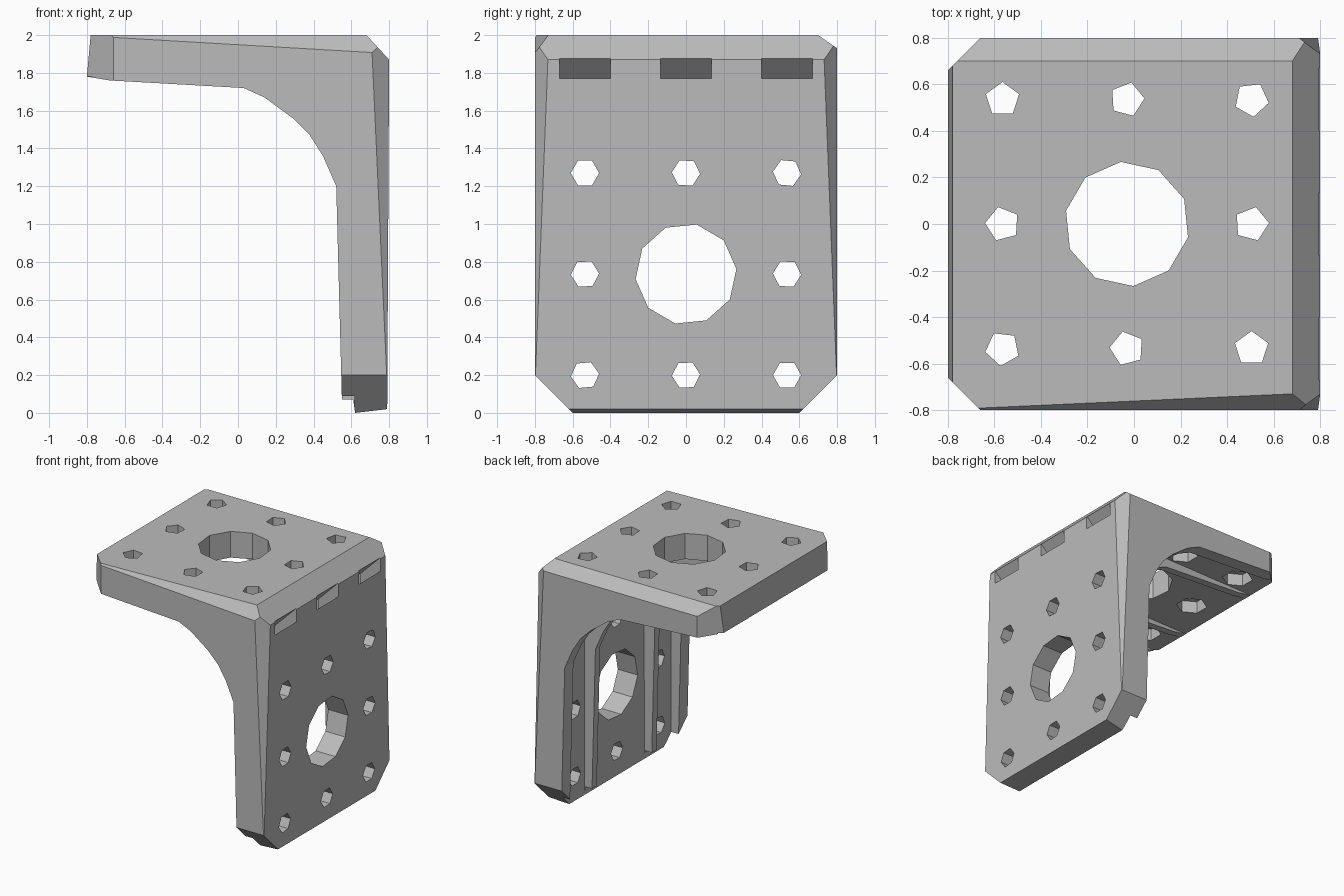
import bpy
import bmesh
from math import pi
from mathutils import Vector, Matrix

old = bpy.data.objects.get("Cube")
if old:
    bpy.data.objects.remove(old, do_unlink=True)

GREY = (0.5, 0.5, 0.5, 1)
grey = bpy.data.materials.new("matte grey")
grey.use_nodes = True
grey.diffuse_color = GREY
grey.node_tree.nodes["Principled BSDF"].inputs["Base Color"].default_value = GREY


def add_object(name, bm):
    bmesh.ops.recalc_face_normals(bm, faces=bm.faces)
    mesh = bpy.data.meshes.new(name)
    bm.to_mesh(mesh)
    bm.free()
    mesh.materials.append(grey)
    obj = bpy.data.objects.new(name, mesh)
    bpy.context.scene.collection.objects.link(obj)
    return obj


def extruded(profile, y0, y1):
    """Prism with an (x, z) profile, running along y."""
    bm = bmesh.new()
    face = bm.faces.new([bm.verts.new((x, y0, z)) for x, z in profile])
    geom = bmesh.ops.extrude_face_region(bm, geom=[face])["geom"]
    bmesh.ops.translate(bm, vec=(0, y1 - y0, 0),
                        verts=[v for v in geom if isinstance(v, bmesh.types.BMVert)])
    return bm


def trim(bm, a, b, c, inside=Vector((0.4, 0, 1.7))):
    """Slice off everything beyond the plane through three points."""
    a, b, c = Vector(a), Vector(b), Vector(c)
    normal = (b - a).cross(c - a).normalized()
    if normal.dot(inside - a) > 0:
        normal.negate()
    cut = bmesh.ops.bisect_plane(bm, geom=bm.verts[:] + bm.edges[:] + bm.faces[:],
                                 plane_co=a, plane_no=normal, clear_outer=True)
    edges = [e for e in cut["geom_cut"] if isinstance(e, bmesh.types.BMEdge)]
    bmesh.ops.edgenet_fill(bm, edges=edges)
    bmesh.ops.recalc_face_normals(bm, faces=bm.faces)


# Bracket body: two legs joined by a curved gusset
outline = [(-0.8, 1.78), (-0.68, 1.76), (0.03, 1.72), (0.14, 1.67), (0.29, 1.56),
           (0.38, 1.47), (0.45, 1.36), (0.52, 1.2), (0.55, 0.07), (0.61, 0.07),
           (0.62, 0), (0.79, 0.02), (0.8, 1.87), (0.68, 2), (-0.78, 2)]
body = extruded(outline, -0.8, 0.8)

# Chamfered corners and edges
for s in (-1, 1):
    trim(body, (-0.8, s * 0.66, 2), (-0.66, s * 0.8, 2), (-0.66, s * 0.8, 1))
    trim(body, (0.8, s * 0.6, 0), (0.8, s * 0.8, 0.2), (0, s * 0.8, 0.2))
    trim(body, (0.8, s * 0.73, 1.9), (0.8, s * 0.79, 0.2), (0.71, s * 0.8, 1.9))
trim(body, (-0.65, -0.79, 2), (0.67, -0.73, 2), (0.67, -0.8, 1.91))
trim(body, (-0.7, 0.7, 2), (0.67, 0.7, 2), (0.67, 0.8, 1.93))
bracket = add_object("corner_bracket", body)

cutters = []


def cut_prism(profile, y0, y1):
    cutters.append(add_object("cutter", extruded(profile, y0, y1)))


def cut_hole(centre, radius, depth, sides, turn, sideways=False):
    bm = bmesh.new()
    matrix = Matrix.Translation(centre)
    if sideways:
        matrix = matrix @ Matrix.Rotation(pi / 2, 4, "Y")
    bmesh.ops.create_cone(bm, cap_ends=True, segments=sides, radius1=radius,
                          radius2=radius, depth=depth,
                          matrix=matrix @ Matrix.Rotation(turn, 4, "Z"))
    cutters.append(add_object("cutter", bm))


# Channels that leave two side walls and two inner ribs
channel = [(-0.9, 1.78), (0.62, 1.8), (0.615, -0.1), (-0.9, -0.1)]
for y0, y1 in ((-0.69, -0.41), (-0.35, 0.35), (0.41, 0.69)):
    cut_prism(channel, y0, y1)

# Diagonal tie slots through the corner
slot = [(0.9, 1.98), (0.9, 1.87), (0.56, 1.53), (0.56, 1.64)]
for y in (-0.535, 0, 0.535):
    cut_prism(slot, y - 0.135, y + 0.135)

# Large centre holes and rings of small bolt holes in both legs
TOP_X, SIDE_Z, STEP = -0.03, 0.735, 0.535
cut_hole((TOP_X, 0, 1.9), 0.268, 0.6, 10, 0.1)
cut_hole((0.7, 0, SIDE_Z), 0.268, 0.6, 10, 0.1, True)
for i in (-1, 0, 1):
    for j in (-1, 0, 1):
        if i or j:
            x, y, z = TOP_X + i * STEP, j * STEP, SIDE_Z + i * STEP
            cut_hole((x, y, 1.9), 0.075, 0.6, 5, i + j)
            cut_hole((x, y, 1.77), 0.115, 0.22, 6, 0)
            cut_hole((0.7, y, z), 0.075, 0.6, 6, i + j, True)

# Apply every cut, then discard the cutters
for cutter in cutters:
    cutter.hide_render = True
    mod = bracket.modifiers.new("cut", "BOOLEAN")
    mod.operation = "DIFFERENCE"
    mod.solver = "EXACT"
    mod.object = cutter
depsgraph = bpy.context.evaluated_depsgraph_get()
result = bpy.data.meshes.new_from_object(bracket.evaluated_get(depsgraph))
bracket.modifiers.clear()
bracket.data = result
for cutter in cutters:
    bpy.data.objects.remove(cutter, do_unlink=True)
